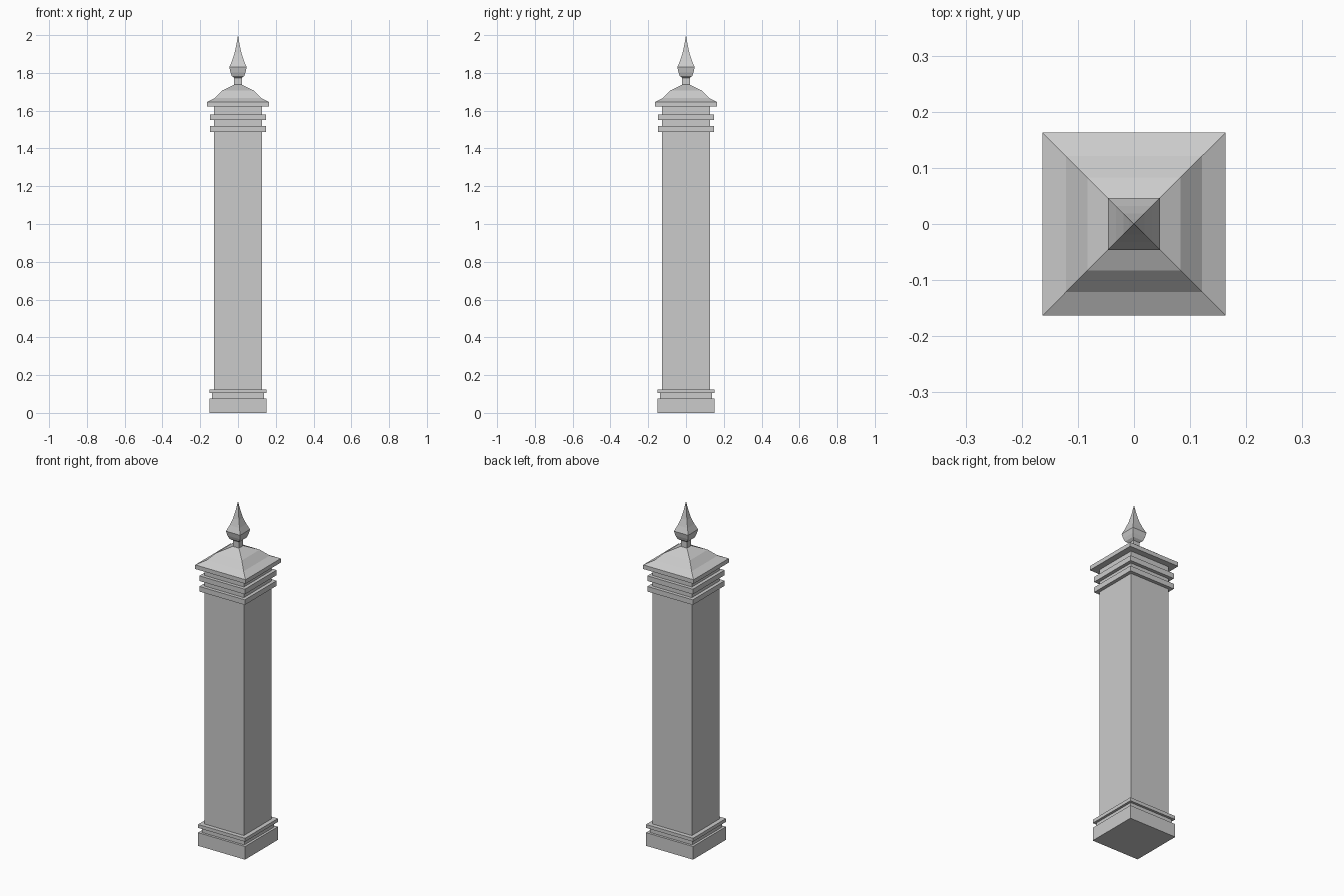
import bpy, bmesh

if "Cube" in bpy.data.objects:
    bpy.data.objects.remove(bpy.data.objects["Cube"])


def square_stack(name, profile):
    """Loft square rings from (half_width, z) pairs; zero width makes a point."""
    bm = bmesh.new()
    rings = []
    for h, z in profile:
        if h == 0:
            rings.append([bm.verts.new((0, 0, z))])
        else:
            rings.append([bm.verts.new((sx * h, sy * h, z))
                          for sx, sy in ((-1, -1), (1, -1), (1, 1), (-1, 1))])
    for a, b in zip(rings, rings[1:]):
        for i in range(4):
            j = (i + 1) % 4
            if len(b) == 1:
                bm.faces.new((a[i], a[j], b[0]))
            else:
                bm.faces.new((a[i], a[j], b[j], b[i]))
    for ring in (rings[0], rings[-1]):
        if len(ring) == 4:
            bm.faces.new(ring)
    bmesh.ops.recalc_face_normals(bm, faces=bm.faces)
    mesh = bpy.data.meshes.new(name)
    bm.to_mesh(mesh)
    bm.free()
    obj = bpy.data.objects.new(name, mesh)
    bpy.context.collection.objects.link(obj)
    return obj


# Stepped base with recessed neck and upper moulding
square_stack("base", [(0.152, 0), (0.152, 0.077), (0.138, 0.077), (0.138, 0.105),
                      (0.152, 0.105), (0.152, 0.125), (0.127, 0.125)])

# Plain shaft with two projecting bands near the top
shaft = [(0.127, 0.125)]
for z0, z1 in ((1.488, 1.518), (1.55, 1.58)):
    shaft += [(0.127, z0), (0.147, z0), (0.147, z1), (0.127, z1)]
shaft.append((0.127, 1.622))
square_stack("shaft", shaft)

# Cap slab rising into a curved pyramid roof
square_stack("cap", [(0.127, 1.622), (0.163, 1.622), (0.163, 1.646), (0.121, 1.668),
                     (0.083, 1.707), (0.02, 1.738)])

# Spear-shaped finial on a short stem
square_stack("finial", [(0.02, 1.73), (0.02, 1.774), (0.033, 1.784), (0.04, 1.803),
                        (0.046, 1.83), (0.032, 1.863), (0.019, 1.902),
                        (0.009, 1.948), (0, 2.0)])
